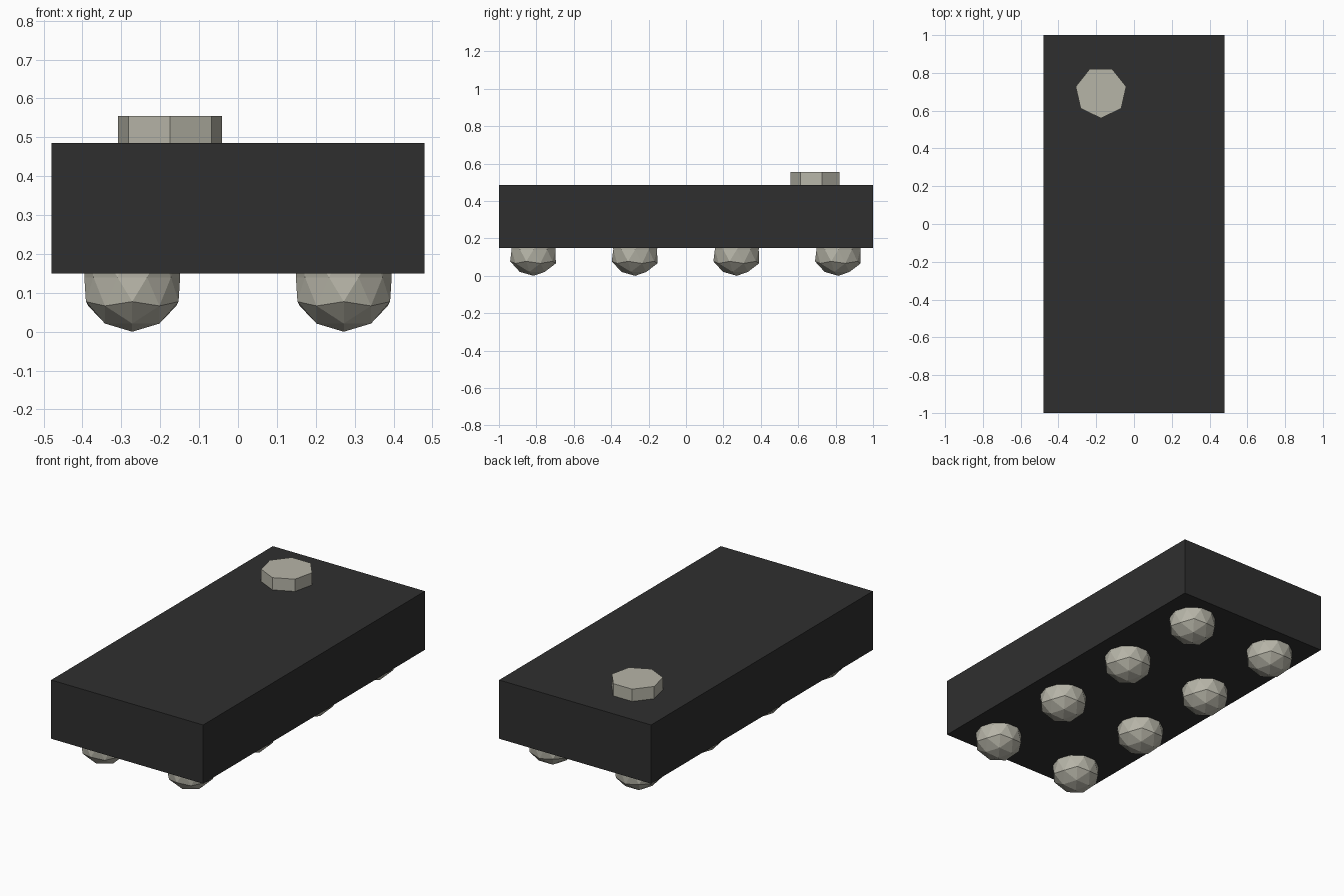
import bpy
import math

if "Cube" in bpy.data.objects:
    bpy.data.objects.remove(bpy.data.objects["Cube"], do_unlink=True)


def make_material(name, rgb):
    mat = bpy.data.materials.new(name)
    mat.use_nodes = True
    mat.diffuse_color = (*rgb, 1)
    mat.node_tree.nodes["Principled BSDF"].inputs["Base Color"].default_value = (*rgb, 1)
    return mat


def finish(name, mat):
    obj = bpy.context.object
    obj.name = name
    obj.data.materials.append(mat)
    return obj


black = make_material("black plastic", (0.028, 0.028, 0.028))
metal = make_material("pale warm grey", (0.47, 0.46, 0.39))

# Rectangular package body
bpy.ops.mesh.primitive_cube_add(size=1, location=(0, 0, 0.3175))
body = finish("package_body", black)
body.scale = (0.96, 2, 0.335)

# Seven-sided marker disc near the back right corner, one corner facing the front
bpy.ops.mesh.primitive_cylinder_add(vertices=7, radius=0.137, depth=0.08,
                                    location=(-0.175, 0.697, 0.515),
                                    rotation=(0, 0, math.pi))
finish("marker_disc", metal)

# Two rows of four faceted contact balls, sunk into the underside
BALL_RADIUS = 0.14
for row, x in (("right", -0.272), ("left", 0.272)):
    for i in range(4):
        y = -0.815 + i * 0.5433
        bpy.ops.mesh.primitive_ico_sphere_add(subdivisions=2, radius=BALL_RADIUS,
                                              location=(x, y, BALL_RADIUS),
                                              rotation=(0, 0, math.pi / 2))
        ball = finish(f"contact_ball_{row}_{i + 1}", metal)
        # Straighten the sides by drawing in the middle ring
        for v in ball.data.vertices:
            if abs(v.co.z) < 0.01:
                v.co.x *= 0.88
                v.co.y *= 0.88
